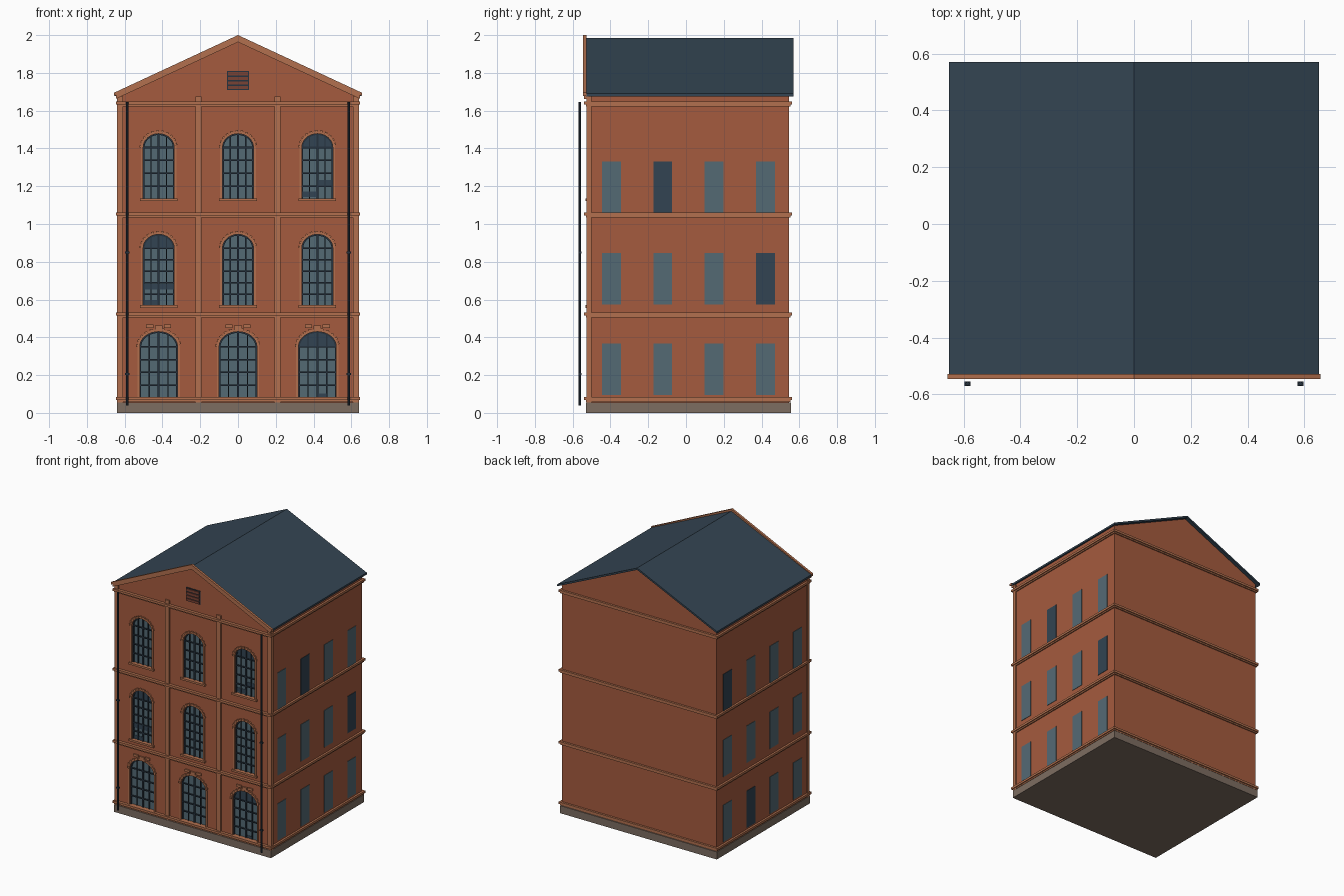
import bpy, bmesh, math

if "Cube" in bpy.data.objects:
    bpy.data.objects.remove(bpy.data.objects["Cube"])

def mat(name, r, g, b):
    m = bpy.data.materials.new(name)
    lin = lambda c: ((c / 255 + 0.055) / 1.055) ** 2.4
    m.diffuse_color = (lin(r), lin(g), lin(b), 1)
    m.use_nodes = True
    m.node_tree.nodes["Principled BSDF"].inputs["Base Color"].default_value = m.diffuse_color
    return m

BRICK = mat("brick", 165, 91, 62)
TRIM = mat("light_brick_trim", 178, 112, 78)
STONE = mat("plinth_stone", 125, 109, 97)
SLATE = mat("slate", 52, 69, 83)
GLASS = mat("window_glass", 84, 106, 116)
DARK = mat("broken_dark_glass", 50, 68, 82)
IRON = mat("dark_iron", 38, 50, 62)
RUST = mat("rusty_slats", 122, 66, 52)

FRONT, BACK, SIDE = -0.518, 0.545, 0.632

def finish(name, bm, m):
    bmesh.ops.recalc_face_normals(bm, faces=bm.faces)
    me = bpy.data.meshes.new(name)
    bm.to_mesh(me)
    bm.free()
    me.materials.append(m)
    ob = bpy.data.objects.new(name, me)
    bpy.context.collection.objects.link(ob)
    return ob

def add_prism(bm, pts, y0, y1):
    """Extrude an (x, z) outline from y0 to y1."""
    f = bm.faces.new([bm.verts.new((x, y0, z)) for x, z in pts])
    r = bmesh.ops.extrude_face_region(bm, geom=[f])
    bmesh.ops.translate(bm, vec=(0, y1 - y0, 0),
                        verts=[v for v in r["geom"] if isinstance(v, bmesh.types.BMVert)])

def prisms(name, outlines, y0, y1, m):
    bm = bmesh.new()
    for pts in outlines:
        add_prism(bm, pts, y0, y1)
    return finish(name, bm, m)

def rect(x0, x1, z0, z1):
    return [(x0, z0), (x1, z0), (x1, z1), (x0, z1)]

def chevron(w, eave, apex, t):
    return [(-w, eave), (0, apex), (w, eave), (w, eave - t), (0, apex - t), (-w, eave - t)]

def arc(cx, hw, spring, rise, n=16):
    return [(cx + hw * math.cos(math.pi * i / n), spring + rise * math.sin(math.pi * i / n))
            for i in range(n + 1)]

def arch(cx, hw, z0, spring, rise):
    return [(cx - hw, z0), (cx + hw, z0)] + arc(cx, hw, spring, rise)

# Window rows: half width, sill, spring line, arch rise, vertical bars, horizontal bars
ROWS = [(0.100, 0.078, 0.350, 0.080, 3, 4),
        (0.082, 0.568, 0.872, 0.073, 3, 5),
        (0.082, 1.133, 1.405, 0.073, 3, 4)]
COLS = (-0.42, 0, 0.42)

# Plinth and gabled brick body
prisms("plinth", [rect(-0.64, 0.64, 0, 0.055)], -0.53, 0.555, STONE)
gable = [(-SIDE, 0.03), (SIDE, 0.03), (SIDE, 1.684), (0, 1.97), (-SIDE, 1.684)]
body = prisms("brick_body", [gable], FRONT, BACK, BRICK)

# Cut window recesses into the front
cutter = prisms("window_cutter", [arch(c, *r[:4]) for r in ROWS for c in COLS],
                FRONT - 0.1, FRONT + 0.02, BRICK)
cutter.hide_render = True
cutter.hide_set(True)
cut = body.modifiers.new("window_recesses", "BOOLEAN")
cut.operation, cut.solver, cut.object = "DIFFERENCE", "EXACT", cutter

# Corner and inner pilasters
prisms("pilasters", [rect(x - 0.016, x + 0.016, 0.055, 1.675)
                     for x in (-0.625, -0.21, 0.21, 0.625)], -0.527, -0.50, TRIM)

# String courses around the building, each in two steps
for i, z in enumerate((0.058, 0.505, 1.035, 1.622)):
    prisms(f"string_course_{i}_lower", [rect(-0.64, 0.64, z, z + 0.012)], -0.53, 0.553, TRIM)
    prisms(f"string_course_{i}_upper", [rect(-0.647, 0.647, z + 0.01, z + 0.026)], -0.539, 0.56, TRIM)

# Front arched windows
for ri, (hw, z0, sp, rise, nv, nh) in enumerate(ROWS):
    for ci, c in enumerate(COLS):
        tag = f"{ri}_{ci}"
        g = FRONT + 0.016
        prisms("arched_glass_" + tag, [arch(c, hw, z0, sp, rise)], g, g + 0.006, GLASS)
        # glazing bars
        bars = []
        for k in range(1, nv + 1):
            t = 2 * k / (nv + 1) - 1
            top = sp + rise * math.sqrt(1 - t * t)
            b = 0.005 if t == 0 else 0.003
            bars.append(rect(c + t * hw - b, c + t * hw + b, z0, top))
        step = (sp - z0) / nh
        for k in range(1, nh + 1):
            z = z0 + k * step
            bars.append(rect(c - hw, c + hw, z - 0.004, z + 0.004))
        inner = arch(c, hw - 0.007, z0, sp, rise - 0.007)
        bars.append(arc(c, hw, sp, rise) + [(c - hw, z0), (c - hw + 0.007, z0)]
                    + inner[2:][::-1] + [(c + hw - 0.007, z0), (c + hw, z0)])
        prisms("glazing_bars_" + tag, bars, g - 0.008, g + 0.001, IRON)
        # dark broken panes
        if (ri, ci) in ((0, 2), (1, 0), (2, 2)):
            holes = [arc(c, hw, sp, rise)]
            if ri == 0:
                holes.append(rect(c, c + hw / 2, z0, z0 + 0.025))
            elif ri == 1:
                holes += [rect(c - hw, c, z0, z0 + 0.03),
                          rect(c - hw, c + hw, z0 + 0.085, z0 + 0.115)]
            else:
                holes += [rect(c - hw, c, z0 + 0.01, z0 + 0.04),
                          rect(c, c + hw, z0 + 0.068, z0 + 0.1)]
            prisms("broken_panes_" + tag, holes, g - 0.002, g + 0.001, DARK)
        # brick surround with raised voussoirs
        o = 0.012
        ring = arc(c, hw + o, sp, rise + o) + [(c - hw - o, z0), (c - hw, z0)] \
            + arc(c, hw, sp, rise)[::-1] + [(c + hw, z0), (c + hw + o, z0)]
        prisms("window_surround_" + tag, [ring], FRONT - 0.006, FRONT + 0.004, TRIM)
        n = 22
        a, b = arc(c, hw + 0.003, sp, rise + 0.003, n), arc(c, hw + 0.019, sp, rise + 0.019, n)
        prisms("voussoirs_" + tag, [[a[i], a[i + 1], b[i + 1], b[i]] for i in range(1, n, 2)],
               FRONT - 0.009, FRONT + 0.004, TRIM)
        if ri:  # sill
            prisms("sill_" + tag, [rect(c - hw - 0.018, c + hw + 0.018, z0 - 0.012, z0 + 0.002)],
                   FRONT - 0.014, FRONT + 0.018, TRIM)
        else:   # crown blocks over the ground floor arch
            prisms("crown_blocks_" + tag, [rect(c - 0.02, c + 0.02, 0.44, 0.463),
                                           rect(c - 0.066, c - 0.028, 0.45, 0.467),
                                           rect(c + 0.028, c + 0.066, 0.45, 0.467)],
                   FRONT - 0.009, FRONT + 0.004, TRIM)

# Flat side windows, as thin plates on both side walls
DARK_PANES = {1: {(2, 1), (1, 3)}, -1: {(2, 3), (0, 2)}}
for s, dark in DARK_PANES.items():
    for ri, z in enumerate((0.095, 0.575, 1.06)):
        for ci in range(4):
            y = -0.395 + ci * 0.272
            x = sorted((s * (SIDE - 0.002), s * (SIDE + 0.003)))
            prisms(f"side_window_{'right' if s > 0 else 'left'}_{ri}_{ci}",
                   [rect(*x, z, z + 0.272)], y - 0.05, y + 0.05,
                   DARK if (ri, ci) in dark else GLASS)

# Slate roof and front gable coping
prisms("slate_roof", [chevron(0.652, 1.69, 1.985, 0.014)], -0.53, 0.57, SLATE)
prisms("gable_coping_lower", [chevron(0.645, 1.685, 1.985, 0.022)], -0.54, -0.515, TRIM)
prisms("gable_coping_upper", [chevron(0.656, 1.695, 2.0, 0.017)], -0.545, -0.528, TRIM)

# Gable vent
prisms("vent_opening", [rect(-0.058, 0.058, 1.71, 1.81)], FRONT - 0.004, FRONT + 0.004, IRON)
prisms("vent_slats", [rect(-0.053, 0.053, z, z + 0.017)
                      for z in (1.714, 1.738, 1.762, 1.787)], FRONT - 0.010, FRONT, RUST)

# Downpipes with wall brackets
for s, side in ((-1, "left"), (1, "right")):
    x = s * 0.586
    bpy.ops.mesh.primitive_cylinder_add(vertices=10, radius=0.007, depth=1.605,
                                        location=(x, -0.562, 0.8425))
    pipe = bpy.context.object
    pipe.name = "downpipe_" + side
    pipe.data.materials.append(IRON)
    bpy.ops.object.shade_smooth_by_angle()
    prisms("pipe_brackets_" + side, [rect(x - 0.011, x + 0.011, z, z + 0.01)
                                     for z in (0.2, 0.845)], -0.57, -0.554, IRON)
